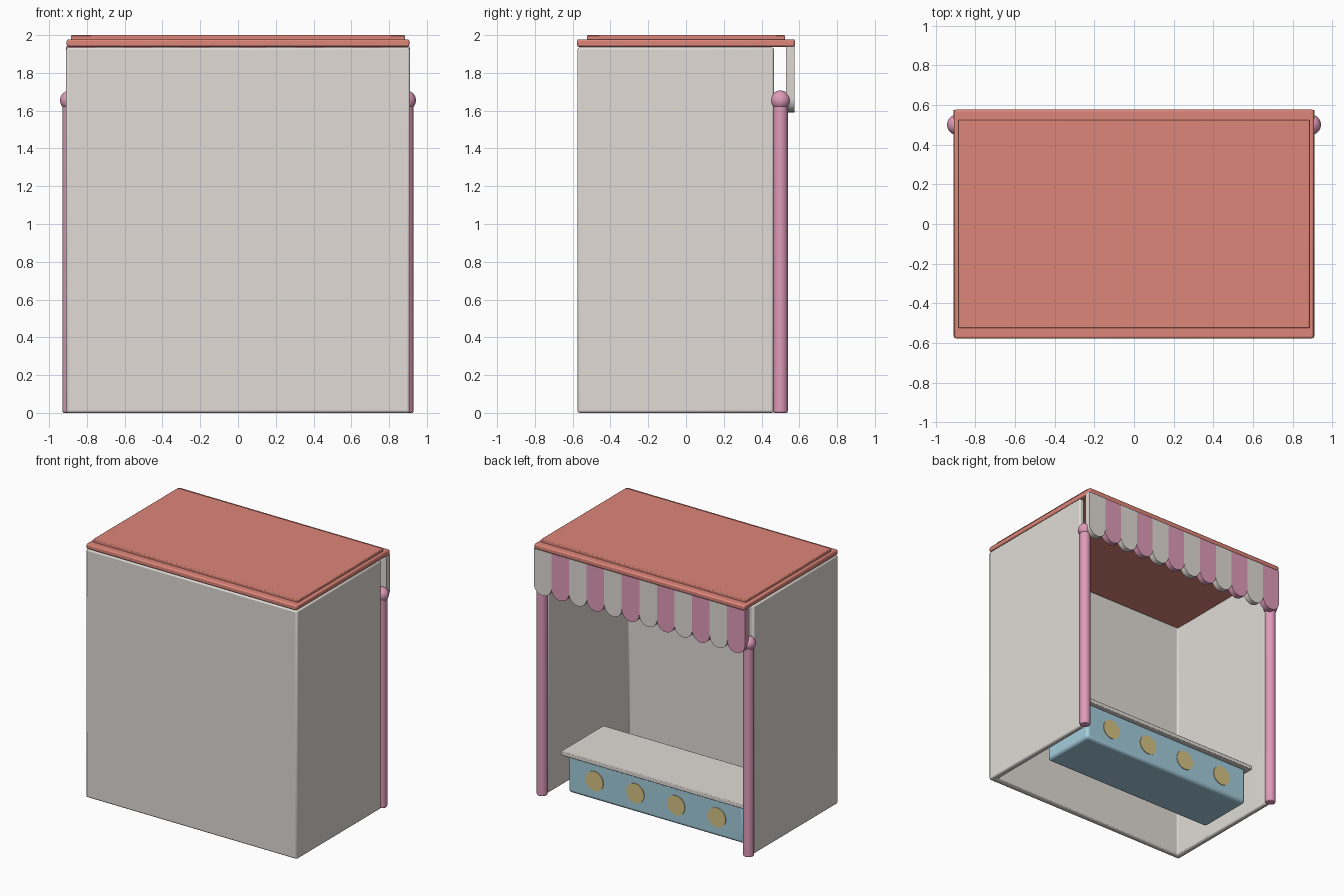
import bpy, bmesh, math
from mathutils import Matrix

old = bpy.data.objects.get("Cube")
if old:
    bpy.data.objects.remove(old, do_unlink=True)


def material(name, r, g, b):
    m = bpy.data.materials.new(name)
    m.use_nodes = True
    m.diffuse_color = (r, g, b, 1)
    m.node_tree.nodes["Principled BSDF"].inputs["Base Color"].default_value = (r, g, b, 1)
    return m


white = material("warm white", 0.75, 0.71, 0.67)
red = material("coral red", 0.73, 0.24, 0.19)
pink = material("soft pink", 0.74, 0.33, 0.49)
blue = material("light blue", 0.37, 0.61, 0.72)
gold = material("ochre yellow", 0.68, 0.55, 0.23)


def finish(bm, name, mats, bevel=0, segments=2):
    bmesh.ops.recalc_face_normals(bm, faces=bm.faces)
    mesh = bpy.data.meshes.new(name)
    bm.to_mesh(mesh)
    bm.free()
    for m in mats:
        mesh.materials.append(m)
    ob = bpy.data.objects.new(name, mesh)
    bpy.context.collection.objects.link(ob)
    if bevel:
        mod = ob.modifiers.new("Bevel", 'BEVEL')
        mod.width, mod.segments, mod.limit_method = bevel, segments, 'ANGLE'
    bpy.ops.object.select_all(action='DESELECT')
    ob.select_set(True)
    bpy.context.view_layer.objects.active = ob
    bpy.ops.object.shade_smooth_by_angle(angle=math.radians(35))
    return ob


def prism(bm, points, depth):
    """Extrude a closed outline of 3D points along a vector."""
    face = bm.faces.new([bm.verts.new(p) for p in points])
    out = bmesh.ops.extrude_face_region(bm, geom=[face])["geom"]
    verts = [v for v in out if isinstance(v, bmesh.types.BMVert)]
    bmesh.ops.translate(bm, verts=verts, vec=depth)
    return [face] + [f for f in out if isinstance(f, bmesh.types.BMFace)]


def box(name, mat, x, y0, y1, z0, z1, bevel=0.008, segments=2):
    bm = bmesh.new()
    prism(bm, [(-x, y0, z0), (x, y0, z0), (x, y1, z0), (-x, y1, z0)], (0, 0, z1 - z0))
    return finish(bm, name, [mat], bevel, segments)


# Three-sided wall shell, open at the serving side
half = [(0.91, -0.575), (0.91, 0.465), (0.865, 0.465), (0.865, -0.53)]
outline = half + [(-x, y) for x, y in reversed(half)]
bm = bmesh.new()
prism(bm, [(x, y, 0) for x, y in outline], (0, 0, 1.935))
finish(bm, "walls", [white], 0.012)

# Two-layer roof
box("roof_slab", red, 0.907, -0.577, 0.577, 1.938, 1.978, 0.01)
box("roof_cap", red, 0.885, -0.525, 0.525, 1.97, 2.0, 0.006)

# Striped awning with scalloped lower edge
stripes, left, top, drop = 12, 0.91, 1.94, 1.667
width = 2 * left / stripes
bm = bmesh.new()
for i in range(stripes):
    x0 = left - i * width
    mid = x0 - width / 2
    pts = [(x0 - width, 0.53, top), (x0, 0.53, top)]
    for k in range(13):
        a = math.pi * k / 12
        pts.append((mid + width / 2 * math.cos(a), 0.53, drop - width / 2 * math.sin(a)))
    before = set(bm.faces)
    prism(bm, pts, (0, 0.045, 0))
    for f in set(bm.faces) - before:
        f.material_index = i % 2
finish(bm, "awning", [white, pink])

# Front poles with ball finials
for side, label in ((1, "left"), (-1, "right")):
    bm = bmesh.new()
    bmesh.ops.create_cone(bm, cap_ends=True, segments=32, radius1=0.039, radius2=0.039,
                          depth=1.65, matrix=Matrix.Translation((side * 0.89, 0.5, 0.825)))
    finish(bm, label + "_pole", [pink], 0.008)
    bm = bmesh.new()
    bmesh.ops.create_uvsphere(bm, u_segments=32, v_segments=16, radius=0.052,
                              matrix=Matrix.Translation((side * 0.89, 0.5, 1.655)))
    finish(bm, label + "_pole_ball", [pink])

# Counter
box("counter_body", blue, 0.76, -0.085, 0.37, 0, 0.295, 0.025, 4)
box("counter_top", white, 0.8, -0.125, 0.4, 0.29, 0.322, 0.005)

# Round plates on the counter face
for i in range(4):
    bm = bmesh.new()
    place = Matrix.Translation(((i - 1.5) * 0.352, 0.371, 0.15)) @ Matrix.Rotation(math.pi / 2, 4, 'X')
    bmesh.ops.create_cone(bm, cap_ends=True, segments=32, radius1=0.076, radius2=0.076,
                          depth=0.008, matrix=place)
    finish(bm, "counter_disc_%d" % (i + 1), [gold])
